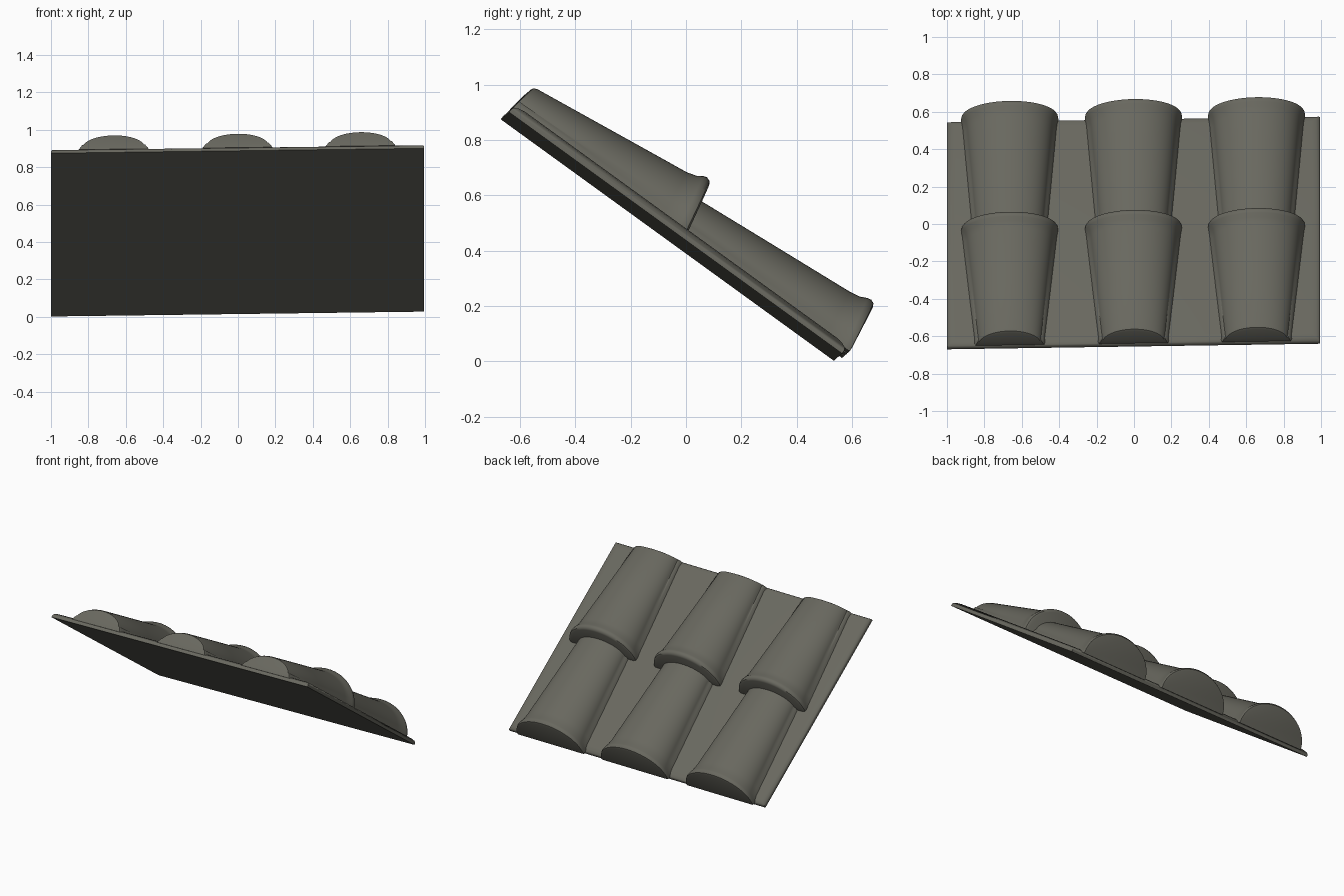
import bpy, bmesh, math
from mathutils import Vector

if "Cube" in bpy.data.objects:
    bpy.data.objects.remove(bpy.data.objects["Cube"])

clay = bpy.data.materials.new("grey_brown_clay")
clay.diffuse_color = (0.14, 0.138, 0.114, 1)
clay.use_nodes = True
clay.node_tree.nodes["Principled BSDF"].inputs["Base Color"].default_value = clay.diffuse_color

# roof frame: u runs down the slope towards +y, h is height above the underside
U = Vector((0, 0.81, -0.587))
N = Vector((0, 0.587, 0.81))
LENGTH, THICK = 1.487, 0.036


def place(x, u, h):
    # slight sideways tilt of the whole roof panel
    p = Vector((x, -0.67, 0.875)) + U * u + N * h
    p.y += 0.015 * (x + 1)
    p.z += 0.013 * (x + 1)
    return p


def finish(bm, name, angle=40):
    bmesh.ops.recalc_face_normals(bm, faces=bm.faces)
    me = bpy.data.meshes.new(name)
    bm.to_mesh(me)
    bm.free()
    ob = bpy.data.objects.new(name, me)
    bpy.context.collection.objects.link(ob)
    me.materials.append(clay)
    bpy.ops.object.select_all(action='DESELECT')
    ob.select_set(True)
    bpy.context.view_layer.objects.active = ob
    bpy.ops.object.shade_smooth_by_angle(angle=math.radians(angle))
    return ob


# sloping base panel, flat underside and softened upper rim
bm = bmesh.new()
rings = []
for inset, h in ((0, 0), (0, 0.014), (0.006, 0.024), (0.022, 0.032), (0.045, THICK)):
    a, b, e = -1 + inset, 0.995 - inset, inset
    rings.append([bm.verts.new(place(x, u, h)) for x, u in
                  ((a, e), (b, e), (b, LENGTH - e), (a, LENGTH - e))])
for r0, r1 in zip(rings, rings[1:]):
    for i in range(4):
        j = (i + 1) % 4
        bm.faces.new((r0[i], r0[j], r1[j], r1[i]))
bm.faces.new(rings[0])
bm.faces.new(rings[-1])
finish(bm, "base_panel", 50)


# tapered half-round tile with a flared lip at its lower end
# each section: position u, half width, height, slant of the section, base flare
def tile(name, cx, sections):
    bm = bmesh.new()
    loops = []
    steps = 28
    for u, w, top, slant, flare in sections:
        pts = [(w + flare, -0.012), (w + flare * 0.6, 0.003), (w + flare * 0.15, 0.02)]
        t0 = 0.2
        for i in range(steps + 1):
            t = t0 + (math.pi - 2 * t0) * i / steps
            pts.append((w * math.cos(t), top * math.sin(t)))
        pts += [(-w - flare * 0.15, 0.02), (-w - flare * 0.6, 0.003), (-w - flare, -0.012)]
        loops.append([bm.verts.new(place(cx + x, u + slant * (1 - max(h, 0) / top), THICK + h))
                      for x, h in pts])
    for l0, l1 in zip(loops, loops[1:]):
        for i in range(len(l0) - 1):
            bm.faces.new((l0[i], l0[i + 1], l1[i + 1], l1[i]))
        bm.faces.new((l0[0], l1[0], l1[-1], l0[-1]))
    bm.faces.new(loops[0])
    bm.faces.new(loops[-1])
    finish(bm, name)


upper = [(0.016, 0.155, 0.08, -0.012, 0.012), (0.022, 0.165, 0.092, -0.018, 0.02),
         (0.036, 0.17, 0.098, -0.02, 0.022), (0.35, 0.203, 0.136, 0, 0.022),
         (0.65, 0.235, 0.172, 0.02, 0.02), (0.685, 0.243, 0.182, 0.03, 0.015),
         (0.705, 0.252, 0.196, 0.035, 0.008), (0.72, 0.256, 0.200, 0.035, 0.004),
         (0.735, 0.254, 0.194, 0.035, 0.004), (0.742, 0.244, 0.182, 0.035, 0.0)]
lower = [(0.70, 0.18, 0.114, 0, 0.022), (1.05, 0.207, 0.142, 0, 0.022),
         (1.38, 0.235, 0.168, 0.02, 0.02), (1.42, 0.243, 0.175, 0.03, 0.015),
         (1.445, 0.252, 0.187, 0.035, 0.008), (1.46, 0.256, 0.190, 0.035, 0.004),
         (1.474, 0.254, 0.184, 0.03, 0.004), (1.48, 0.244, 0.172, 0.025, 0.0)]

for i, cx in enumerate((-0.665, -0.003, 0.655)):
    tile(f"upper_tile_{i + 1}", cx, upper)
    tile(f"lower_tile_{i + 1}", cx, lower)
